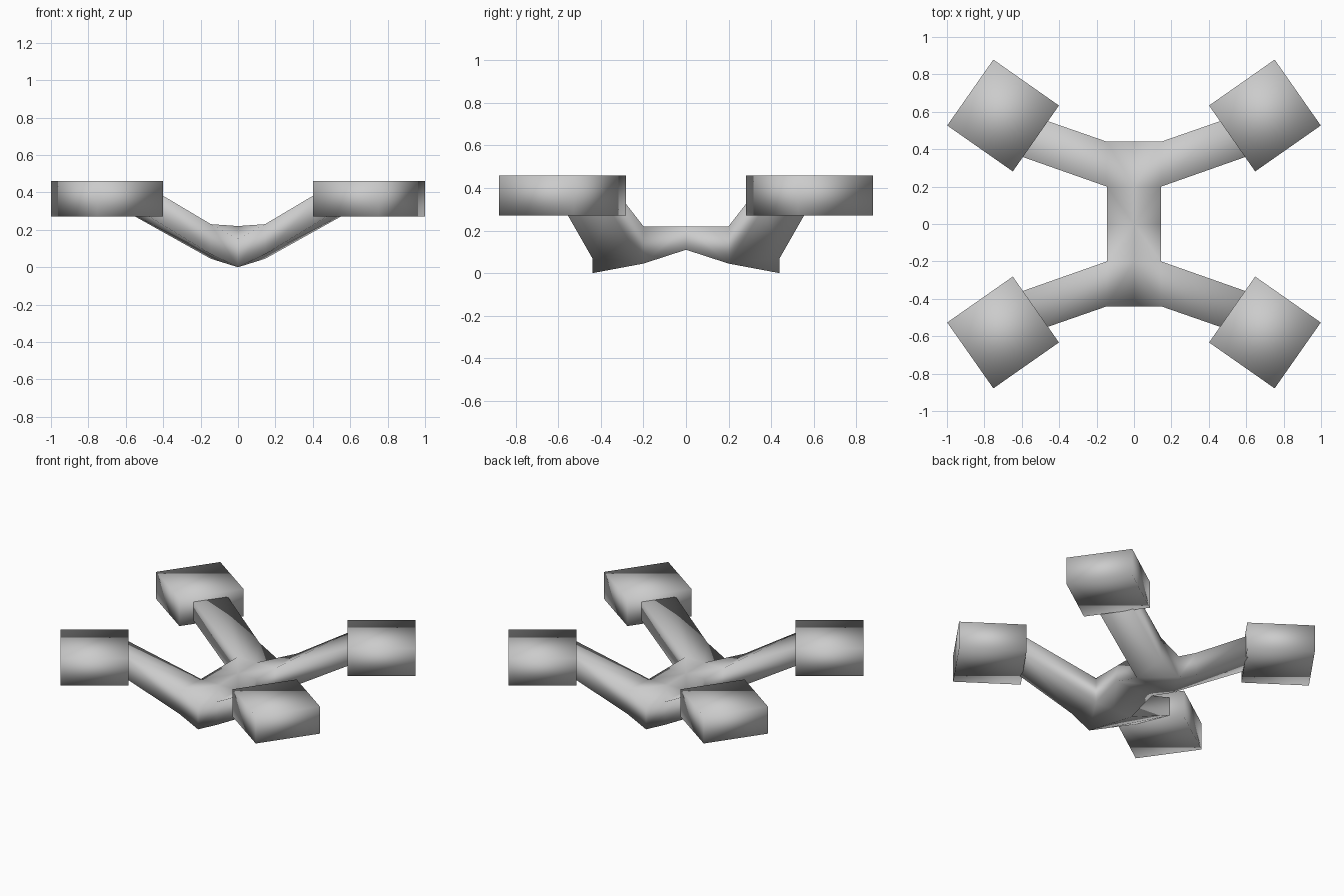
import bpy, bmesh, math

if "Cube" in bpy.data.objects:
    bpy.data.objects.remove(bpy.data.objects["Cube"])

grey = bpy.data.materials.new("light_grey")
grey.diffuse_color = (0.6, 0.6, 0.6, 1)
grey.use_nodes = True
grey.node_tree.nodes["Principled BSDF"].inputs["Base Color"].default_value = grey.diffuse_color


def finish(name, bm, loc=(0, 0, 0)):
    bmesh.ops.recalc_face_normals(bm, faces=bm.faces)
    for f in bm.faces:
        f.smooth = True
    me = bpy.data.meshes.new(name)
    bm.to_mesh(me)
    bm.free()
    me.materials.append(grey)
    ob = bpy.data.objects.new(name, me)
    ob.location = loc
    bpy.context.collection.objects.link(ob)
    return ob


# Frame quarter: (x, y, top z, bottom z) columns
columns = [
    (0.00, 0.00, 0.22, 0.11),     # 0 centre
    (0.145, 0.00, 0.22, 0.11),    # 1 waist side
    (0.145, -0.20, 0.22, 0.045),  # 2 inner arm root
    (0.00, -0.20, 0.22, 0.045),   # 3 spine
    (0.00, -0.44, 0.15, 0.00),    # 4 front tip
    (0.145, -0.44, 0.23, 0.07),   # 5 outer arm root
    (0.62, -0.367, 0.435, 0.31),  # 6 inner arm end
    (0.49, -0.56, 0.435, 0.28),   # 7 outer arm end
]
bm = bmesh.new()
top = [bm.verts.new((x, y, t)) for x, y, t, b in columns]
bot = [bm.verts.new((x, y, b)) for x, y, t, b in columns]
for quad in [(0, 1, 2, 3), (3, 2, 5, 4), (2, 6, 7, 5)]:
    bm.faces.new([top[i] for i in quad])
    bm.faces.new([bot[i] for i in reversed(quad)])
for a, b in [(1, 2), (2, 6), (6, 7), (7, 5), (5, 4)]:
    bm.faces.new((top[a], top[b], bot[b], bot[a]))

# Consistent outward normals, then mirror to all four quarters
frame = finish("frame", bm)
if frame.data.polygons[0].normal.z < 0:
    frame.data.flip_normals()
mir = frame.modifiers.new("mirror", 'MIRROR')
mir.use_axis = (True, True, False)
mir.use_clip = True
mir.merge_threshold = 0.001

# Four turned end blocks
for sx, xname in ((1, "right"), (-1, "left")):
    for sy, yname in ((1, "back"), (-1, "front")):
        bm = bmesh.new()
        bmesh.ops.create_cube(bm, size=1)
        for v in bm.verts:
            v.co.x *= 0.428
            v.co.y *= 0.43
            v.co.z *= 0.19
        block = finish(f"{yname}_{xname}_block", bm, (sx * 0.70, sy * 0.58, 0.365))
        block.rotation_euler.z = sx * sy * math.radians(35)
